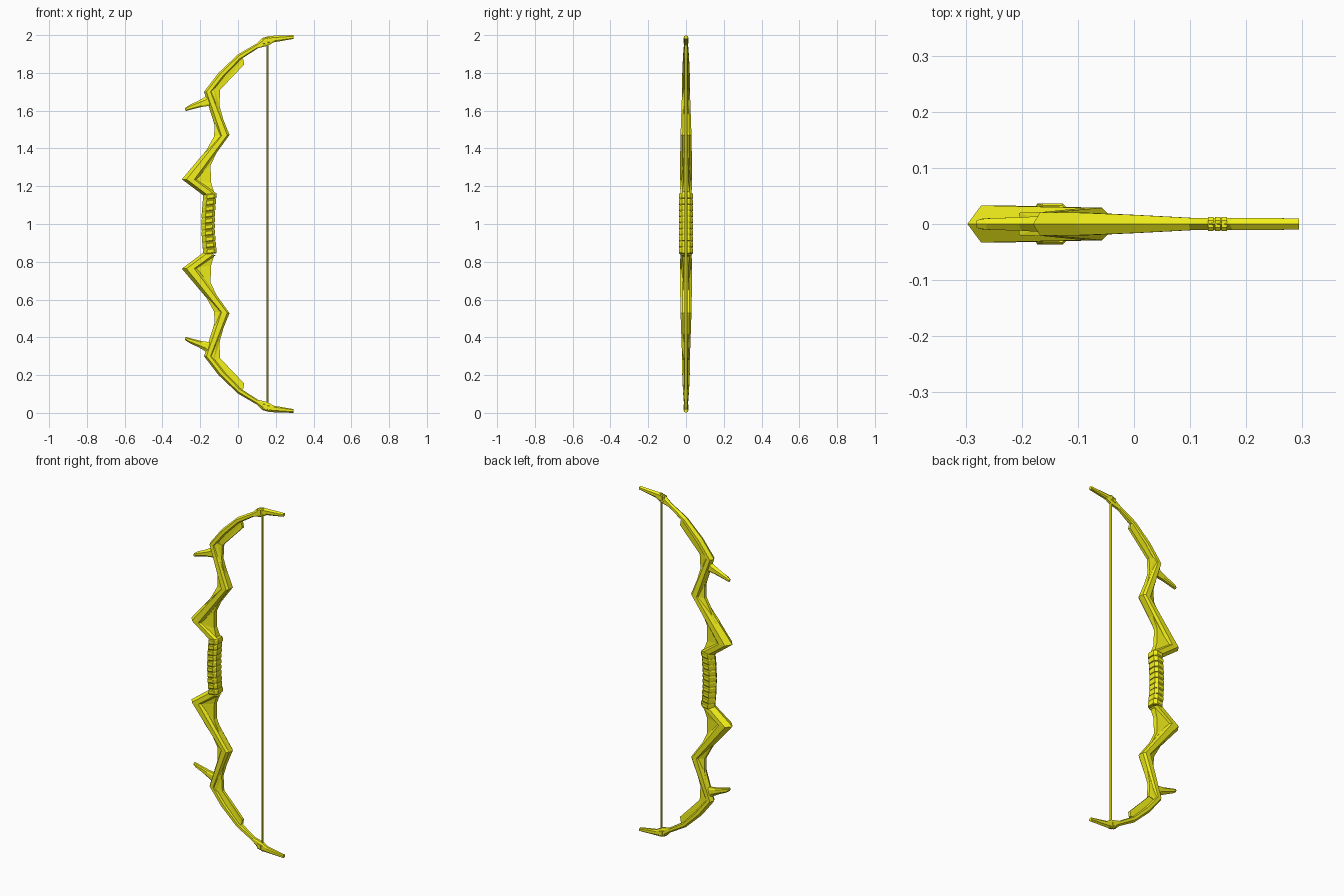
import bpy, bmesh
from math import cos, sin, pi

if "Cube" in bpy.data.objects:
    bpy.data.objects.remove(bpy.data.objects["Cube"])

gold = bpy.data.materials.new("yellow")
gold.diffuse_color = (0.9, 0.88, 0.01, 1)
gold.use_nodes = True
gold.node_tree.nodes["Principled BSDF"].inputs["Base Color"].default_value = gold.diffuse_color


def make_object(name, bm, mirror=True):
    """Turn bmesh into an object with its origin at mid height; mirror top to bottom."""
    bmesh.ops.recalc_face_normals(bm, faces=bm.faces)
    bmesh.ops.translate(bm, vec=(0, 0, -1), verts=bm.verts)
    me = bpy.data.meshes.new(name)
    bm.to_mesh(me)
    bm.free()
    me.materials.append(gold)
    ob = bpy.data.objects.new(name, me)
    ob.location.z = 1
    bpy.context.collection.objects.link(ob)
    if mirror:
        mod = ob.modifiers.new("mirror", 'MIRROR')
        mod.use_axis = (False, False, True)
    return ob


def skin(bm, rings):
    """Join rings of points into a closed, capped solid."""
    rows = [[bm.verts.new(p) for p in r] for r in rings]
    n = len(rows[0])
    for a, b in zip(rows, rows[1:]):
        for i in range(n):
            bm.faces.new((a[i], a[(i + 1) % n], b[(i + 1) % n], b[i]))
    bm.faces.new(rows[0])
    bm.faces.new(rows[-1])


# Ridged section: pointed front edge, flat cheeks, chamfered back edge
SECTION = [(0, 0), (.3, 1), (.8, 1), (1, .6), (1, -.6), (.8, -1), (.3, -1)]


def band(bm, stations):
    """Loft the section between left point and right point; w is half depth."""
    skin(bm, [[(lx + (rx - lx) * t, w * y, lz + (rz - lz) * t) for t, y in SECTION]
              for lx, lz, rx, rz, w in stations])


def web(bm, pts):
    """Side plate outlined in x, z with a half depth at every point."""
    front = [bm.verts.new((x, -y, z)) for x, z, y in pts]
    back = [bm.verts.new((x, y, z)) for x, z, y in pts]
    faces = [bm.faces.new(front), bm.faces.new(back[::-1])]
    n = len(pts)
    for i in range(n):
        bm.faces.new((front[i], back[i], back[(i + 1) % n], front[(i + 1) % n]))
    bm.normal_update()
    bmesh.ops.triangulate(bm, faces=faces, ngon_method='EAR_CLIP')


# Zigzag limb from the grip to the tip
bm = bmesh.new()
band(bm, [
    (-.182, 1.15, -.118, 1.165, .029),
    (-.297, 1.237, -.215, 1.235, .033),
    (-.105, 1.465, -.045, 1.472, .029),
    (-.18, 1.70, -.137, 1.70, .021),
    (-.103, 1.80, -.07, 1.785, .020),
    (.0, 1.898, .012, 1.87, .016),
    (.098, 1.955, .105, 1.93, .011),
    (.128, 1.985, .155, 1.943, .011),
    (.17, 1.996, .19, 1.962, .011),
    (.294, 2.0, .294, 1.98, .010),
])
make_object("limb", bm)

# Thin webs filling the zigzag corners
bm = bmesh.new()
web(bm, [(-.235, 1.235, .026), (-.15, 1.168, .026), (-.125, 1.165, .018),
         (-.143, 1.22, .013), (-.145, 1.31, .013), (-.11, 1.385, .013),
         (-.05, 1.465, .018), (-.085, 1.455, .026)])
web(bm, [(-.205, 1.34, .02), (-.176, 1.375, .009), (-.126, 1.465, .009),
         (-.125, 1.54, .009), (-.145, 1.62, .014), (-.115, 1.56, .02),
         (-.085, 1.47, .024)])
web(bm, [(-.155, 1.70, .018), (-.13, 1.725, .016), (-.094, 1.71, .009),
         (-.099, 1.63, .009), (-.077, 1.55, .014), (-.10, 1.55, .02)])
make_object("corner_webs", bm)

# Plate along the inner edge of the curved limb
bm = bmesh.new()
web(bm, [(-.15, 1.71, .012), (-.095, 1.71, .008), (.033, 1.845, .008),
         (.028, 1.872, .008), (.005, 1.885, .011), (-.085, 1.795, .014)])
make_object("inner_limb_plate", bm)

# Spike pointing forward and toward the grip
bm = bmesh.new()
band(bm, [
    (-.15, 1.715, -.13, 1.62, .016),
    (-.175, 1.672, -.155, 1.625, .014),
    (-.205, 1.655, -.19, 1.620, .012),
    (-.262, 1.627, -.270, 1.600, .010),
    (-.281, 1.613, -.278, 1.597, .007),
])
make_object("spike", bm)


# Grip core, bowed slightly forward
def grip_centre(z):
    return -.16 + .012 * ((z - 1) / .165) ** 2


bm = bmesh.new()
band(bm, [(grip_centre(z) - .032, z - .005, grip_centre(z) + .032, z + .005, .032)
          for z in (.84, .90, .95, 1.0, 1.05, 1.10, 1.16)])
make_object("grip_core", bm, mirror=False)

# Wrapped bands around the grip, tilted down toward the front
bm = bmesh.new()
WRAPS = 10
for i in range(WRAPS):
    z = .855 + .29 * i / (WRAPS - 1)
    c = grip_centre(z)
    band(bm, [(c - s, z - .004 + dz, c + s + .004, z + .006 + dz, w)
              for dz, s, w in ((-.014, .032, .033), (-.009, .034, .0365),
                               (.009, .034, .0365), (.014, .032, .033))])
make_object("grip_wraps", bm, mirror=False)

# Bowstring: a narrow eight-sided strand, deeper than wide
bm = bmesh.new()
skin(bm, [[(.157 + .005 * cos(pi * i / 4), .009 * sin(pi * i / 4), z)
           for i in range(8)] for z in (.05, 1.95)])
make_object("bowstring", bm, mirror=False)

# String bindings at the nocks
bm = bmesh.new()
for x in (.137, .149, .161):
    z = 1.968 + (x - .137) * .3
    skin(bm, [[(x + dx, y * .0128, z + h * .018)
               for y, h in ((-1, -.7), (-.5, -1), (.5, -1), (1, -.7),
                            (1, .7), (.5, 1), (-.5, 1), (-1, .7))]
              for dx in (-.005, .005)])
make_object("string_binding", bm)
